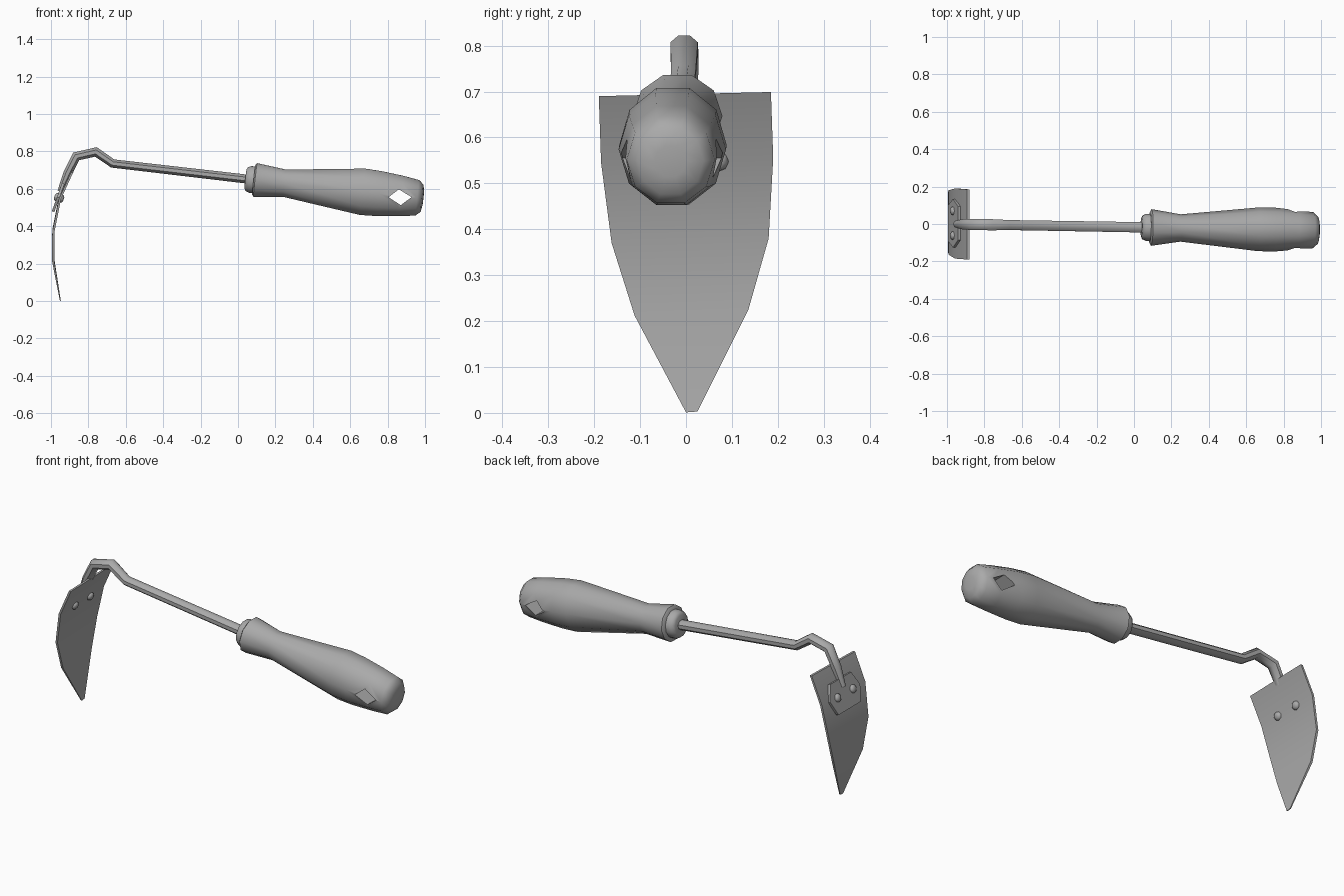
import bpy, bmesh, math
from mathutils import Vector

if "Cube" in bpy.data.objects:
    bpy.data.objects.remove(bpy.data.objects["Cube"])

grey = bpy.data.materials.new("plain_grey")
grey.diffuse_color = (0.4, 0.4, 0.4, 1)
grey.use_nodes = True
grey.node_tree.nodes["Principled BSDF"].inputs["Base Color"].default_value = grey.diffuse_color


def activate(ob):
    bpy.ops.object.select_all(action='DESELECT')
    ob.select_set(True)
    bpy.context.view_layer.objects.active = ob


def make(name, bm, angle):
    bmesh.ops.recalc_face_normals(bm, faces=bm.faces)
    me = bpy.data.meshes.new(name)
    bm.to_mesh(me)
    bm.free()
    me.materials.append(grey)
    ob = bpy.data.objects.new(name, me)
    bpy.context.collection.objects.link(ob)
    if angle:
        activate(ob)
        bpy.ops.object.shade_smooth_by_angle(angle=math.radians(angle))
    return ob


def lathe(name, origin, direction, profile, sides, angle=40, offset=0.0):
    """Closed solid along direction; profile rows are (distance, y radius, z radius)."""
    q = Vector(direction).to_track_quat('X', 'Z')
    bm = bmesh.new()
    rings = []
    for s, ry, rz in profile:
        ring = []
        for i in range(sides):
            a = 2 * math.pi * (i + offset) / sides
            p = Vector((s, ry * math.cos(a), rz * math.sin(a)))
            ring.append(bm.verts.new(Vector(origin) + q @ p))
        rings.append(ring)
    for a, b in zip(rings, rings[1:]):
        for i in range(sides):
            j = (i + 1) % sides
            bm.faces.new((a[i], a[j], b[j], b[i]))
    bm.faces.new(rings[0])
    bm.faces.new(rings[-1])
    return make(name, bm, angle)


# Common axis of rod and handle
axis = (1, -0.017, -0.11)
origin = (0, -0.017, 0.657)


def on_axis_y(x):
    return -0.017 - 0.017 * x


# Handle with a diamond hanging hole
handle = lathe("handle", origin, axis, [
    (0.085, 0.085, 0.083), (0.093, 0.098, 0.095), (0.25, 0.073, 0.077),
    (0.67, 0.117, 0.131), (0.76, 0.117, 0.127), (0.88, 0.105, 0.114),
    (0.965, 0.096, 0.100), (0.990, 0.072, 0.076), (0.997, 0.035, 0.035)], 10)
cutter_bm = bmesh.new()
diamond = [(0.805, 0.555), (0.86, 0.597), (0.928, 0.555), (0.87, 0.512)]
face = cutter_bm.faces.new([cutter_bm.verts.new((x, -0.4, z)) for x, z in diamond])
ext = bmesh.ops.extrude_face_region(cutter_bm, geom=[face])
for v in ext["geom"]:
    if isinstance(v, bmesh.types.BMVert):
        v.co.y = 0.4
cutter = make("hole_cutter", cutter_bm, 0)
cutter.hide_render = True
mod = handle.modifiers.new("hole", 'BOOLEAN')
mod.operation = 'DIFFERENCE'
mod.solver = 'EXACT'
mod.object = cutter
activate(handle)
bpy.ops.object.modifier_move_to_index(modifier="hole", index=0)
bpy.ops.object.modifier_apply(modifier="hole")
bpy.data.objects.remove(cutter)
activate(handle)
bpy.ops.object.shade_smooth_by_angle(angle=math.radians(40))

# Collar where the rod enters the handle
lathe("collar", origin, axis, [
    (0.040, 0.052, 0.052), (0.047, 0.066, 0.066),
    (0.065, 0.074, 0.074), (0.10, 0.074, 0.074)], 12, 40, 0.5)

# Bent rod
path = [(0.08, 0.648), (-0.67, 0.735), (-0.76, 0.797), (-0.865, 0.773),
        (-0.912, 0.68), (-0.952, 0.585)]
radii = [0.026, 0.025, 0.028, 0.028, 0.025, 0.015]
bm = bmesh.new()
pts = [Vector((x, on_axis_y(x), z)) for x, z in path]
rings = []
for i, p in enumerate(pts):
    d0 = (p - pts[max(i - 1, 0)]).normalized()
    d1 = (pts[min(i + 1, len(pts) - 1)] - p).normalized()
    t = (d0 + d1).normalized()
    side = Vector((0, 1, 0))
    up = side.cross(t).normalized()
    ring = []
    for k in range(8):
        a = 2 * math.pi * (k + 0.5) / 8
        ring.append(bm.verts.new(p + radii[i] * (1.15 * side * math.cos(a) + up * math.sin(a))))
    rings.append(ring)
for a, b in zip(rings, rings[1:]):
    for k in range(8):
        bm.faces.new((a[k], a[(k + 1) % 8], b[(k + 1) % 8], b[k]))
bm.faces.new(rings[0])
bm.faces.new(rings[-1])
make("rod", bm, 46)

# Curved pointed blade: rows of (x, left y, left z, right y, right z)
rows = [(-0.886, -0.19, 0.690, 0.185, 0.699), (-0.952, -0.185, 0.545, 0.19, 0.555),
        (-0.987, -0.162, 0.370, 0.18, 0.380), (-0.988, -0.112, 0.212, 0.136, 0.225),
        (-0.950, 0.0, 0.001, 0.025, 0.003)]
bm = bmesh.new()
grid = [[bm.verts.new((x + dx, y, z)) for dx in (-0.006, 0.006)
         for y, z in ((y0, z0), (y1, z1))] for x, y0, z0, y1, z1 in rows]
for v in grid[-1]:
    v.co.x = -0.95 + (v.co.x + 0.95) * 0.4   # sharpened tip
for a, b in zip(grid, grid[1:]):
    for i, j in ((0, 1), (1, 3), (3, 2), (2, 0)):
        bm.faces.new((a[i], a[j], b[j], b[i]))
for r in (grid[0], grid[-1]):
    bm.faces.new((r[0], r[1], r[3], r[2]))
make("blade", bm, 30)

# Mounting plate on the back of the blade
tilt = math.atan(0.36)
tangent = Vector((math.sin(tilt), 0, math.cos(tilt)))
normal = Vector((-math.cos(tilt), 0, math.sin(tilt)))
centre = Vector((-0.953, 0.004, 0.55))
half = [(0.09, 0.08), (0.13, 0.0), (0.095, -0.08)]
outline = half + [(-y, t) for y, t in reversed(half)]
bm = bmesh.new()
low, high = [[bm.verts.new(centre + Vector((0, y, 0)) + tangent * t + normal * n)
              for y, t in outline] for n in (0.002, 0.016)]
bm.faces.new(low)
bm.faces.new(high)
for i in range(6):
    j = (i + 1) % 6
    bm.faces.new((low[i], low[j], high[j], high[i]))
make("mounting_plate", bm, 30)

# Two rivets through plate and blade
for label, y in (("left", -0.062), ("right", 0.070)):
    lathe("rivet_" + label, (-0.953, y, 0.55), normal, [
        (s, r, r) for s, r in ((-0.022, 0.010), (-0.017, 0.019), (-0.008, 0.023),
                               (0.018, 0.023), (0.025, 0.019), (0.030, 0.010))], 8, 50)
